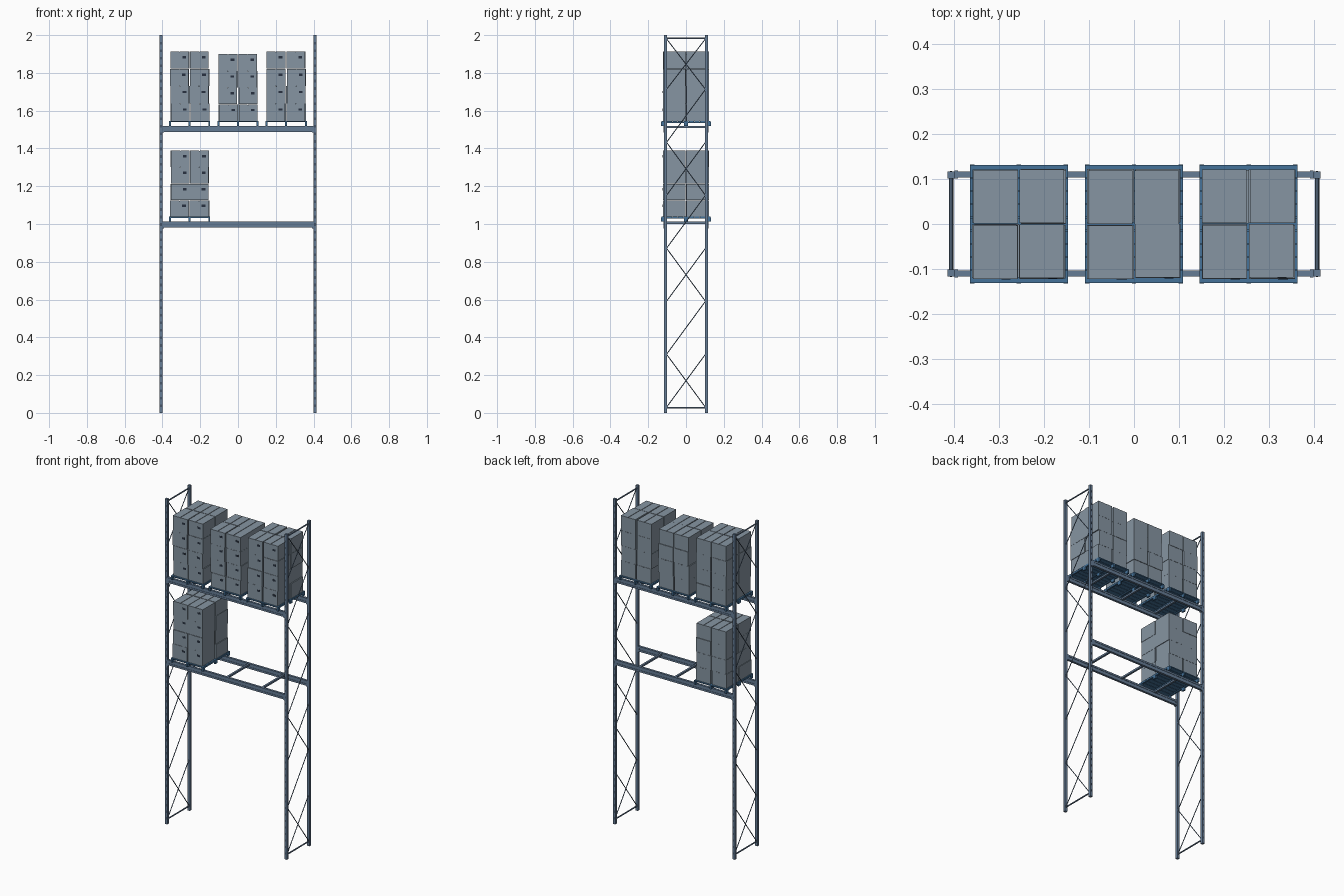
import bpy, bmesh, random
from mathutils import Vector, Matrix

if "Cube" in bpy.data.objects:
    bpy.data.objects.remove(bpy.data.objects["Cube"])

random.seed(4)


def material(name, rgb):
    m = bpy.data.materials.new(name)
    m.diffuse_color = (*rgb, 1)
    m.use_nodes = True
    m.node_tree.nodes["Principled BSDF"].inputs["Base Color"].default_value = m.diffuse_color
    return m


STEEL = material("steel_blue", (0.13, 0.2, 0.3))
BLUE = material("pallet_blue", (0.06, 0.17, 0.32))
CARTON = material("carton_grey", (0.24, 0.3, 0.36))
DARK = material("dark_slot", (0.02, 0.03, 0.05))


class Part:
    """Collects simple solids into one named object."""
    def __init__(self, name, mat):
        self.name, self.mat, self.bm = name, mat, bmesh.new()

    def box(self, x0, x1, y0, y1, z0, z1):
        c = Vector(((x0 + x1) / 2, (y0 + y1) / 2, (z0 + z1) / 2))
        s = Matrix.Diagonal((x1 - x0, y1 - y0, z1 - z0, 1))
        bmesh.ops.create_cube(self.bm, size=1, matrix=Matrix.Translation(c) @ s)

    def rod(self, a, b, r):
        a, b = Vector(a), Vector(b)
        d = b - a
        m = Matrix.Translation((a + b) / 2) @ d.to_track_quat('Z', 'Y').to_matrix().to_4x4()
        bmesh.ops.create_cone(self.bm, cap_ends=True, segments=8, radius1=r, radius2=r,
                              depth=d.length, matrix=m)

    def done(self):
        me = bpy.data.meshes.new(self.name)
        self.bm.to_mesh(me)
        self.bm.free()
        me.materials.append(self.mat)
        ob = bpy.data.objects.new(self.name, me)
        bpy.context.collection.objects.link(ob)


# upright frames: posts, slots, bracing
PX, PY = 0.407, 0.109
for side, s in (("left", -1), ("right", 1)):
    posts = Part(side + "_posts", STEEL)
    slots = Part(side + "_post_slots", DARK)
    brace = Part(side + "_bracing", STEEL)
    x = s * PX
    for t in (-1, 1):
        y = t * PY
        posts.box(x - 0.008, x + 0.008, y - 0.008, y + 0.008, 0, 2)
        for i in range(49):
            z = 0.03 + i * 0.04
            f = y + t * 0.008
            slots.box(x - 0.002, x + 0.002, f - 0.0004, f + 0.0004, z, z + 0.014)
    for z in (0.027, 1.983):
        brace.rod((x, -PY, z), (x, PY, z), 0.0042)
    levels = [0.03 + i * 0.2805 for i in range(8)]
    levels[-1] = 1.98
    for i in range(7):
        lo, hi = levels[i], levels[i + 1]
        brace.rod((x, -0.103, lo), (x, 0.103, hi), 0.0025)
        if i % 2 == 0:
            brace.rod((x + 0.003, 0.103, lo), (x + 0.003, -0.103, hi), 0.0025)
    for p in (posts, slots, brace):
        p.done()

# shelf levels: flanged beams, end connectors, cross bars
for level, top in (("lower", 1.013), ("upper", 1.52)):
    beams = Part(level + "_beams", STEEL)
    bars = Part(level + "_cross_bars", STEEL)
    for t in (-1, 1):
        y = t * 0.11
        beams.box(-0.399, 0.399, y - 0.005, y + 0.005, top - 0.032, top)
        for z in (top - 0.032, top - 0.011):
            beams.box(-0.399, 0.399, y - 0.007, y + 0.007, z, z + 0.011)
        for s in (-1, 1):
            x = s * 0.395
            beams.box(x - 0.004, x + 0.004, y - 0.0085, y + 0.0085, top - 0.036, top)
    for x in (-0.24, 0, 0.24):
        bars.box(x - 0.006, x + 0.006, -0.106, 0.106, top - 0.012, top - 0.001)
    beams.done()
    bars.done()


def pallet(name, cx, z):
    p = Part(name, BLUE)
    # feet, stringers, deck slats
    for x in (-0.104, 0, 0.104):
        p.box(cx + x - 0.005, cx + x + 0.005, -0.132, 0.132, z + 0.015, z + 0.021)
        for y in (-0.121, 0, 0.121):
            p.box(cx + x - 0.005, cx + x + 0.005, y - 0.011, y + 0.011, z, z + 0.016)
    n, step = 9, 0.264 / 9
    for i in range(n):
        y = -0.132 + i * step
        p.box(cx - 0.109, cx + 0.109, y + 0.001, y + step - 0.001, z + 0.02, z + 0.026)
    p.done()


def cartons(name, cx, z, h):
    p = Part(name, CARTON)
    holes = Part(name + "_handle_holes", DARK)
    for k in range(4):
        zb = z + k * h
        for sx in (-1, 1):
            for sy in (-1, 1):
                x = cx + sx * 0.052 + random.uniform(-0.003, 0.003)
                y = sy * 0.0615 + random.uniform(-0.002, 0.002)
                # carton body with two top flaps leaving a seam
                p.box(x - 0.0495, x + 0.0495, y - 0.0595, y + 0.0595, zb, zb + h - 0.003)
                for f in (-1, 1):
                    a, b = sorted((x + f * 0.002, x + f * 0.0495))
                    p.box(a, b, y - 0.0595, y + 0.0595, zb + h - 0.003, zb + h - 0.0005)
                if sy < 0:
                    hx, hz = x + 0.024, zb + h * 0.66
                    holes.box(hx - 0.01, hx + 0.01, y - 0.0602, y - 0.059, hz - 0.006, hz + 0.006)
    p.done()
    holes.done()


# loads on the shelves
for name, cx, top, h in (("lower_left", -0.256, 1.013, 0.0875),
                         ("upper_left", -0.256, 1.52, 0.0922),
                         ("upper_middle", 0, 1.52, 0.0885),
                         ("upper_right", 0.255, 1.52, 0.0922)):
    pallet(name + "_pallet", cx, top)
    cartons(name + "_cartons", cx, top + 0.0255, h)
